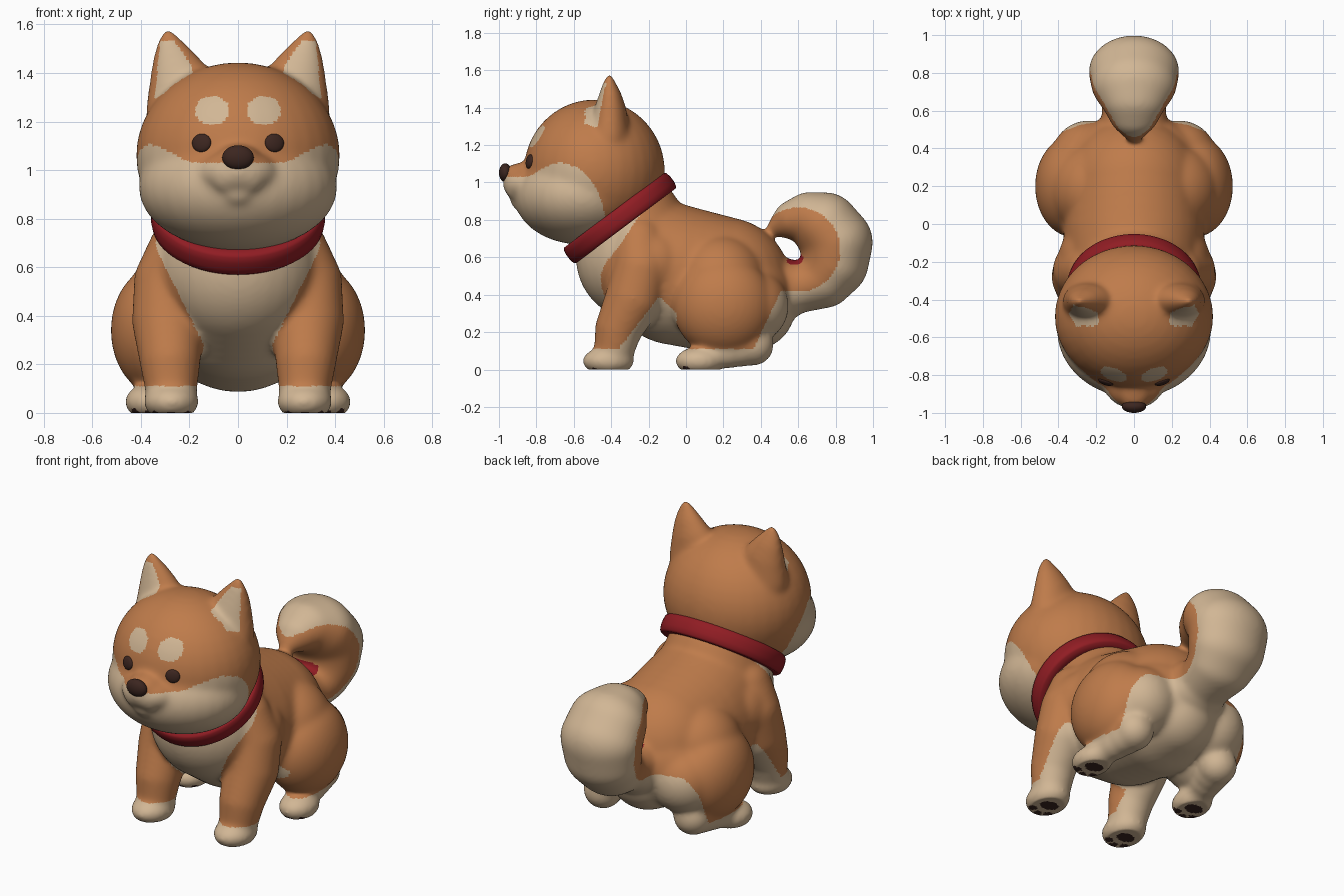
import bpy, bmesh, math
from mathutils import Matrix, Vector
from mathutils.bvhtree import BVHTree

if "Cube" in bpy.data.objects:
    bpy.data.objects.remove(bpy.data.objects["Cube"])


def material(name, rgb):
    m = bpy.data.materials.new(name)
    m.diffuse_color = (*rgb, 1)
    m.use_nodes = True
    m.node_tree.nodes["Principled BSDF"].inputs["Base Color"].default_value = m.diffuse_color
    return m


ORANGE, CREAM, DARK, RED = range(4)
mats = [material("orange_fur", (0.52, 0.2, 0.07)),
        material("cream_fur", (0.64, 0.47, 0.3)),
        material("dark_brown", (0.045, 0.019, 0.014)),
        material("collar_red", (0.28, 0.012, 0.017))]

# one unit sphere, copied for every blob
bm = bmesh.new()
bmesh.ops.create_uvsphere(bm, u_segments=32, v_segments=20, radius=1)
bm.verts.index_update()
BALL_V = [v.co.copy() for v in bm.verts]
BALL_F = [[v.index for v in f.verts] for f in bm.faces]
bm.free()


def blob(parts, loc, size, rot=None):
    verts, faces = parts
    n = len(verts)
    m = Matrix.LocRotScale(Vector(loc), rot, Vector(size))
    verts.extend(m @ v for v in BALL_V)
    faces.extend([i + n for i in f] for f in BALL_F)


def chain(parts, pts, sx=1, sy=1, steps=4):
    """Row of overlapping spheres through (x, y, z, radius) points."""
    for k, (a, b) in enumerate(zip(pts, pts[1:])):
        for i in range(0 if k == 0 else 1, steps + 1):
            x, y, z, r = Vector(a).lerp(Vector(b), i / steps)
            blob(parts, (x, y, z), (r * sx, r * sy, r))


def make_object(name, verts, faces, mat=None):
    me = bpy.data.meshes.new(name)
    me.from_pydata([tuple(v) for v in verts], [], faces)
    me.update()
    ob = bpy.data.objects.new(name, me)
    bpy.context.collection.objects.link(ob)
    if mat is not None:
        me.materials.append(mats[mat])
        me.polygons.foreach_set("use_smooth", [True] * len(me.polygons))
    return ob


body = ([], [])
# head, jowls, muzzle, nose bridge, chin
blob(body, (0, -.49, 1.06), (.421, .378, .384))
blob(body, (0, -.56, .93), (.41, .36, .262))
blob(body, (0, -.84, .99), (.165, .14, .1))
blob(body, (0, -.865, 1.045), (.095, .118, .062))
blob(body, (0, -.88, .9), (.07, .06, .05))
# neck, torso, rump and tail root
chain(body, [(0, -.3, .77, .29), (0, -.25, .6, .34), (0, -.05, .505, .375),
             (0, .2, .45, .365), (0, .36, .33, .225)])
blob(body, (0, .3, .4), (.38, .285, .27))
blob(body, (0, .54, .41), (.18, .13, .14))
# curled tail
tail = [(.5, .46, .14), (.62, .44, .135), (.74, .485, .157), (.795, .57, .182), (.807, .68, .193),
        (.745, .765, .183), (.66, .81, .14), (.57, .8, .105), (.5, .77, .06), (.465, .75, .037)]
chain(body, [(0, *p) for p in tail], sx=1.25, steps=4)
for s in (-1, 1):
    # lips and ears
    blob(body, (s * .05, -.905, .965), (.06, .06, .06))
    chain(body, [(s * .22, -.41, 1.25, .16), (s * .237, -.405, 1.36, .128),
                 (s * .262, -.405, 1.44, .092), (s * .28, -.41, 1.505, .058),
                 (s * .288, -.41, 1.555, .03)], sy=.7)
    # shoulder, front leg and paw
    blob(body, (s * .2, -.18, .56), (.2, .2, .2))
    chain(body, [(s * .225, -.25, .68, .14), (s * .28, -.24, .54, .15), (s * .285, -.28, .38, .153),
                 (s * .28, -.36, .22, .127), (s * .275, -.385, .1, .108)])
    blob(body, (s * .275, -.415, .045), (.115, .14, .077))
    # thigh, hip, hind paw
    blob(body, (s * .32, .2, .34), (.205, .272, .27))
    blob(body, (s * .2, .18, .47), (.25, .25, .25))
    blob(body, (s * .24, .35, .34), (.2, .2, .2))
    chain(body, [(s * .36, .1, .065, .075), (s * .3, .36, .13, .11)])
    blob(body, (s * .36, .07, .045), (.107, .129, .077))
blocks = make_object("dog_blocks", *body)

# fuse into one smooth skin
rm = blocks.modifiers.new("fuse", 'REMESH')
rm.mode, rm.voxel_size = 'VOXEL', .0115
sm = blocks.modifiers.new("soften", 'SMOOTH')
sm.factor, sm.iterations = .5, 32
dg = bpy.context.evaluated_depsgraph_get()
skin = bpy.data.meshes.new_from_object(blocks.evaluated_get(dg))
bpy.data.objects.remove(blocks)
skin.name = "dog_body"
dog = bpy.data.objects.new("dog_body", skin)
bpy.context.collection.objects.link(dog)
for v in skin.vertices:          # flat soles
    v.co.z = max(v.co.z, 0)
skin.update()
skin.materials.clear()
for m in mats:
    skin.materials.append(m)


def inside(u, v, cu, cv, ru, rv):
    return ((u - cu) / ru) ** 2 + ((v - cv) / rv) ** 2 < 1


def head_colour(x, y, z, n):
    # brow spots
    if y < -.6 and inside(x, z, .107, 1.245, .07, .06):
        return CREAM
    # inner ears
    if (n.y < -.15 and -.54 < y and .185 < x < .343 - (z - 1.3) * .1 and z < 1.53
            and z > 1.30 + (.33 - x) * .6 and x > .185 + (z - 1.42) * .7):
        return CREAM
    # cheeks and muzzle
    t = min(max((x - .17) / .2, 0), 1)
    low = z < 1.032 + .073 * t * t * (3 - 2 * t)
    cheek = y < -.66 or z < .75 and y < -.43 or inside(y, z, -.66, .75, .23, .35)
    return CREAM if low and cheek else ORANGE


def body_colour(x, y, z, n):
    # paw pads
    if z < .02 and n.z < -.5:
        for px, py in ((.275, -.415), (.36, .07)):
            if inside(x, y, px, py + .015, .055, .042):
                return DARK
            for dx, dy in ((-.054, -.062), (0, -.09), (.054, -.062)):
                if inside(x, y, px + dx, py + dy, .024, .024):
                    return DARK
    # tail: orange inside the curl, cream outside
    if math.hypot(y - .59, z - .57) < .05 and x < .1:
        return RED
    if y > .58 or (y > .43 and z > .72):
        return CREAM if math.hypot(y - .6, z - .64) > .225 else ORANGE
    # chest bib
    if z > .2 and x < .14 + .5 * (z - .28) and y < (-.46 + (z - .5) * .65 if z > .5 else -.2):
        return CREAM
    # socks, backs of the legs, belly and rump
    if y < -.05:
        limit = .11 + min(max(y + .36, 0) * 1.3, .27) - max(y + .13, 0)
    else:
        limit = .11 + min(max(y - .36, 0) * 2.1, .31)
    under = x < .27
    if z < limit or (under and z < .3 and y > -.2) or (under and n.z < -.5 and z < .38):
        return CREAM
    return ORANGE


for p in skin.polygons:
    c, n = p.center, p.normal
    is_head = -.6 * (c.y + .35) + .8 * (c.z - .81) > 0
    p.material_index = (head_colour if is_head else body_colour)(abs(c.x), c.y, c.z, n)
    p.use_smooth = True

# eyes, seated on the face
tree = BVHTree.FromPolygons([v.co.copy() for v in skin.vertices],
                            [tuple(p.vertices) for p in skin.polygons])
for s, side in ((-1, "left"), (1, "right")):
    hit, normal, _, _ = tree.ray_cast(Vector((s * .15, -2, 1.112)), Vector((0, 1, 0)))
    eye = ([], [])
    blob(eye, hit, (.041, .016, .038), normal.to_track_quat('Y', 'Z'))
    make_object("eye_" + side, *eye, DARK)

# nose
nose = ([], [])
blob(nose, (0, -.966, 1.052), (.065, .034, .05))
make_object("nose", *nose, DARK)

# collar: band profile swept round a tilted ring
profile = [(.26, -.052), (.333, -.052), (.343, -.042), (.348, -.015),
           (.348, .015), (.343, .042), (.333, .052), (.26, .052)]
N, K = 72, len(profile)
tilt = Matrix.Translation((0, -.353, .81)) @ Matrix.Rotation(math.radians(36.8), 4, 'X')
verts = [tilt @ Vector((r * 1.03 * math.cos(a), r * math.sin(a), z))
         for a in (2 * math.pi * i / N for i in range(N)) for r, z in profile]
faces = [(i * K + j, (i + 1) % N * K + j, (i + 1) % N * K + (j + 1) % K, i * K + (j + 1) % K)
         for i in range(N) for j in range(K)]
make_object("collar", verts, faces, RED)
